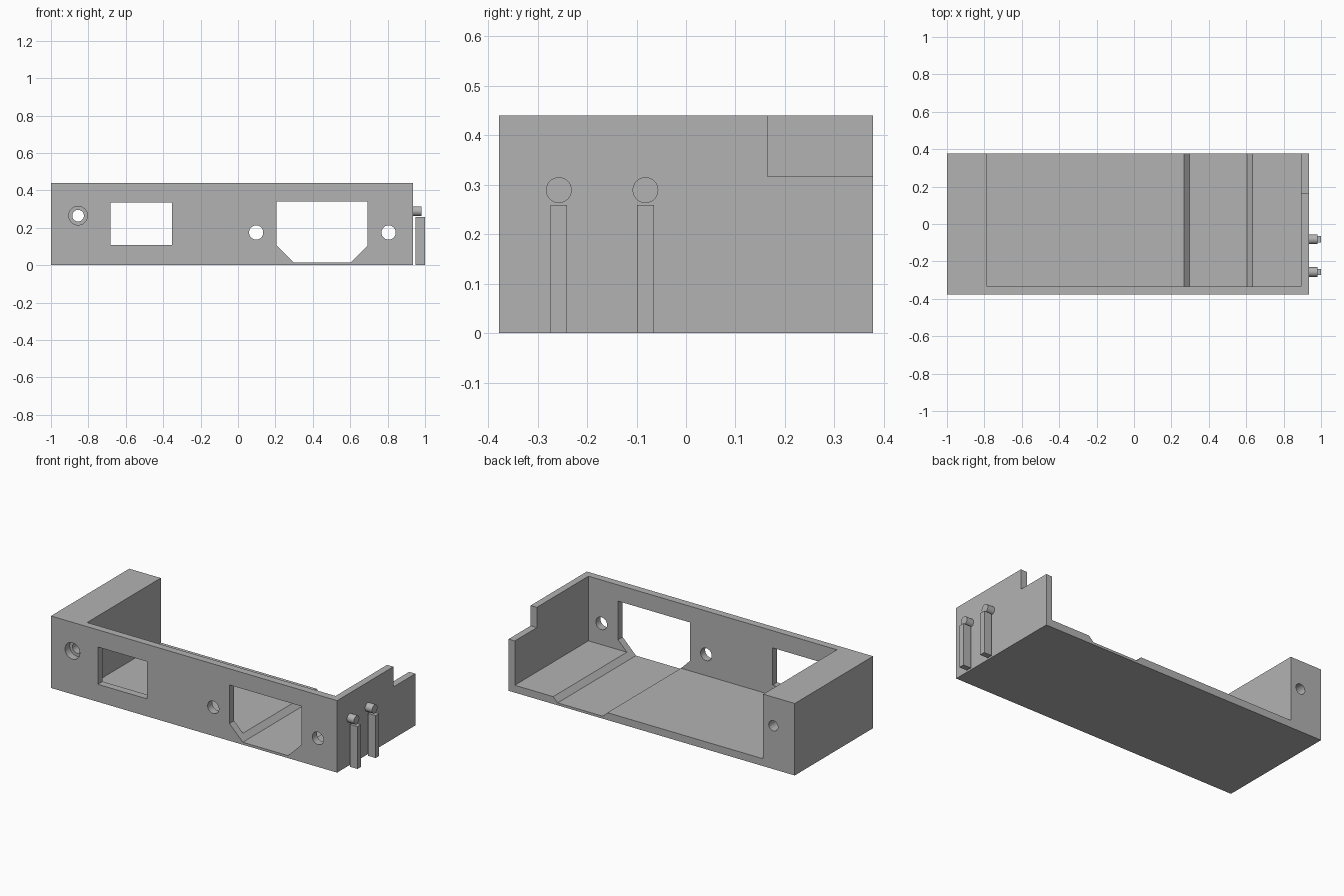
import bpy
import bmesh
import math
from mathutils import Matrix, Vector

if "Cube" in bpy.data.objects:
    bpy.data.objects.remove(bpy.data.objects["Cube"])

grey = bpy.data.materials.new("plain grey")
grey.use_nodes = True
colour = (0.45, 0.45, 0.45, 1)
grey.diffuse_color = colour
grey.node_tree.nodes["Principled BSDF"].inputs["Base Color"].default_value = colour


def finish(name, bm):
    bmesh.ops.recalc_face_normals(bm, faces=bm.faces)
    mesh = bpy.data.meshes.new(name)
    bm.to_mesh(mesh)
    bm.free()
    mesh.materials.append(grey)
    obj = bpy.data.objects.new(name, mesh)
    bpy.context.collection.objects.link(obj)
    return obj


def box(name, low, high):
    bm = bmesh.new()
    low, high = Vector(low), Vector(high)
    size = Matrix.Diagonal((high - low).to_4d())
    bmesh.ops.create_cube(bm, size=1, matrix=Matrix.Translation((low + high) / 2) @ size)
    return finish(name, bm)


def rod(name, start, end, radius):
    bm = bmesh.new()
    start, end = Vector(start), Vector(end)
    axis = end - start
    turn = axis.to_track_quat('Z', 'Y').to_matrix().to_4x4()
    bmesh.ops.create_cone(bm, cap_ends=True, segments=40, radius1=radius, radius2=radius,
                          depth=axis.length, matrix=Matrix.Translation((start + end) / 2) @ turn)
    return finish(name, bm)


def prism(name, outline, y0, y1):
    bm = bmesh.new()
    face = bm.faces.new([bm.verts.new((x, y0, z)) for x, z in outline])
    grown = bmesh.ops.extrude_face_region(bm, geom=[face])["geom"]
    verts = [v for v in grown if isinstance(v, bmesh.types.BMVert)]
    bmesh.ops.translate(bm, verts=verts, vec=(0, y1 - y0, 0))
    return finish(name, bm)


def smooth(obj):
    bpy.ops.object.select_all(action='DESELECT')
    obj.select_set(True)
    bpy.context.view_layer.objects.active = obj
    bpy.ops.object.shade_smooth_by_angle(angle=math.radians(30))


def cut(obj, cutter):
    mod = obj.modifiers.new("cut", 'BOOLEAN')
    mod.operation = 'DIFFERENCE'
    mod.solver = 'EXACT'
    mod.object = cutter
    bpy.context.view_layer.objects.active = obj
    bpy.ops.object.modifier_apply(modifier=mod.name)
    bpy.data.objects.remove(cutter)


# Housing block, hollowed from the top and back
housing = box("housing", (-1, -0.378, 0), (0.935, 0.378, 0.44))
cut(housing, box("cavity_cutter", (-0.787, -0.333, 0.045), (0.893, 0.5, 0.6)))

# Side wall notch
cut(housing, box("notch_cutter", (0.85, 0.165, 0.316), (1.1, 0.5, 0.6)))

# Switch window
cut(housing, box("window_cutter", (-0.683, -0.5, 0.107), (-0.352, -0.3, 0.335)))

# Socket opening, carried through the floor as a channel
socket = [(0.207, 0.105), (0.297, 0.015), (0.603, 0.015), (0.693, 0.105),
          (0.693, 0.341), (0.207, 0.341)]
cut(housing, prism("socket_cutter", socket, -0.5, 0.5))

# Screw holes beside the socket
for x in (0.097, 0.805):
    cut(housing, rod("screw_cutter", (x, -0.5, 0.175), (x, -0.3, 0.175), 0.038))

# Counterbored hole through the thick end
cut(housing, rod("bore_cutter", (-0.855, -0.5, 0.265), (-0.855, 0.5, 0.265), 0.031))
cut(housing, rod("counterbore_cutter", (-0.855, -0.5, 0.265), (-0.855, -0.333, 0.265), 0.05))
smooth(housing)

# Pins and upright bars on the outer side
for side, y in (("front", -0.257), ("rear", -0.082)):
    pin = rod(side + "_pin", (0.935, y, 0.289), (0.982, y, 0.289), 0.026)
    smooth(pin)
    box(side + "_bar", (0.948, y - 0.017, 0), (1, y + 0.017, 0.259))
